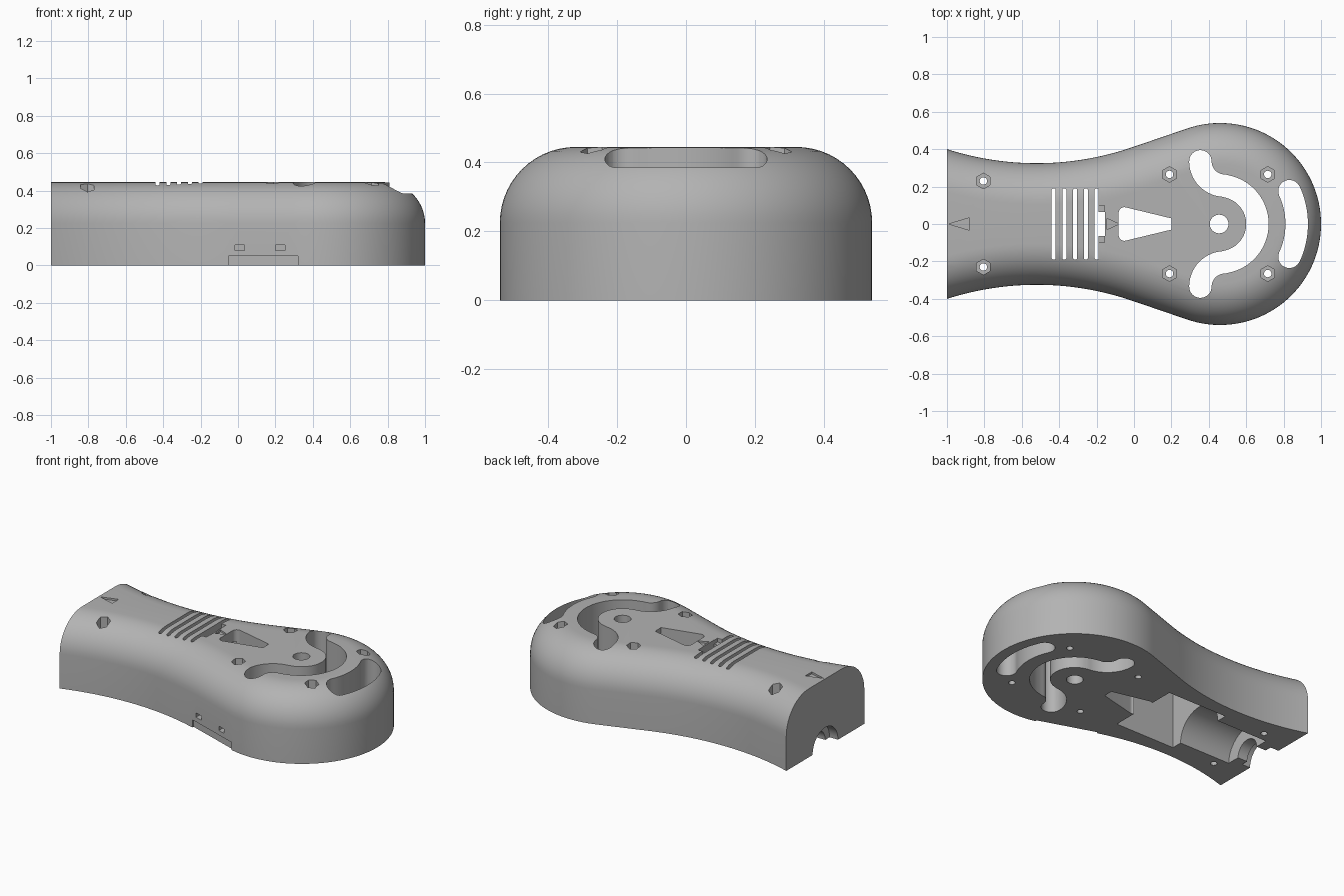
import bpy, bmesh
from math import sin, cos, pi, radians, atan2

if "Cube" in bpy.data.objects:
    bpy.data.objects.remove(bpy.data.objects["Cube"])

H, FILLET = 0.445, 0.22

grey = bpy.data.materials.new("plain grey")
grey.diffuse_color = (0.45, 0.45, 0.45, 1)
grey.use_nodes = True
grey.node_tree.nodes["Principled BSDF"].inputs["Base Color"].default_value = grey.diffuse_color


def add_mesh(name, bm):
    bmesh.ops.recalc_face_normals(bm, faces=bm.faces)
    me = bpy.data.meshes.new(name)
    bm.to_mesh(me)
    bm.free()
    ob = bpy.data.objects.new(name, me)
    bpy.context.collection.objects.link(ob)
    me.materials.append(grey)
    return ob


def loft(name, loops):
    """Closed solid through a stack of equal-length loops."""
    bm = bmesh.new()
    rings = [[bm.verts.new(p) for p in loop] for loop in loops]
    n = len(rings[0])
    for a, b in zip(rings, rings[1:]):
        for i in range(n):
            j = (i + 1) % n
            bm.faces.new((a[i], a[j], b[j], b[i]))
    bm.faces.new(rings[0])
    bm.faces.new(rings[-1])
    return add_mesh(name, bm)


cutters = []


def prism(name, pts, z0=-0.1, z1=0.6):
    cutters.append(loft(name, [[(x, y, z) for x, y in pts] for z in (z0, z1)]))


def box(name, x0, x1, y0, y1, z0=-0.1, z1=0.6):
    prism(name, [(x0, y0), (x1, y0), (x1, y1), (x0, y1)], z0, z1)


def arc(cx, cy, r, a0, a1, n):
    return [(cx + r * cos(radians(a0 + (a1 - a0) * i / n)),
             cy + r * sin(radians(a0 + (a1 - a0) * i / n))) for i in range(n + 1)]


def circle(cx, cy, r, n, start=0):
    return arc(cx, cy, r, start, start + 360, n)[:-1]


def tunnel(name, x0, x1, r):
    """Cylinder cutter lying along x on the base plane."""
    ring = circle(0, 0, r, 48)
    cutters.append(loft(name, [[(x, y, z) for y, z in ring] for x in (x0, x1)]))


def slot(name, path, r):
    """Round-ended slot following a path."""
    last = len(path) - 1
    ang = []
    for i in range(last + 1):
        p, q = path[max(i - 1, 0)], path[min(i + 1, last)]
        ang.append(atan2(q[1] - p[1], q[0] - p[0]))
    side = lambda i, a: (path[i][0] + r * cos(ang[i] + a), path[i][1] + r * sin(ang[i] + a))
    pts = [side(i, pi / 2) for i in range(last + 1)]
    pts += [side(last, pi / 2 - pi * k / 12) for k in range(1, 12)]
    pts += [side(i, -pi / 2) for i in range(last, -1, -1)]
    pts += [side(0, -pi / 2 - pi * k / 12) for k in range(1, 12)]
    prism(name, pts)


# Body: round head, tangent flank and waisted handle, with a rounded top edge
def outline(d):
    half = []
    for i in range(37):
        a = radians(108.9 * i / 36)
        half.append((0.46 + (0.54 - d) * cos(a), (0.54 - d) * sin(a)))
    for i in range(31):
        a = radians(108.9 + (67 - 108.9) * i / 30)
        half.append((-0.52 - (1.57 + d) * cos(a), 1.895 - (1.57 + d) * sin(a)))
    return half + [(x, -y) for x, y in reversed(half[1:])]


levels = [(0, 0)]
for k in range(15):
    t = pi / 2 * k / 14
    levels.append((FILLET * (1 - cos(t)), H - FILLET + FILLET * sin(t)))
body = loft("handle_shell", [[(x, y, z) for x, y in outline(d)] for d, z in levels])

# Flat tail end
box("tail_trim", -2, -1, -1, 1)

# Pivot hole, tapered window and curved slots in the head
prism("pivot_hole", circle(0.455, 0, 0.05, 32))
corner = arc(-0.052, 0.06, 0.03, 75, 180, 8)
tip = [(0.2, 0.03)]
upper = tip + corner
prism("tapered_window", upper + [(x, -y) for x, y in reversed(upper)])
lobe = arc(0.485, 0.335, 0.13, 180, 268, 14)
bend = arc(0.455, 0, 0.205, 78, -78, 36)
slot("head_slot", lobe + bend + [(x, -y) for x, y in reversed(lobe)], 0.06)
slot("end_slot", arc(0.455, 0, 0.415, -25, 25, 20), 0.06)

# Vent slits and switch opening
for i in range(5):
    x = -0.43 + 0.0575 * i
    slot("vent_slit", [(x, -0.18), (x, 0.18)], 0.011)
box("switch_opening", -0.2, -0.155, -0.065, 0.065)
box("switch_recess", -0.19, -0.157, -0.1, 0.1, 0.42, 0.6)

# Screw holes with hexagonal nut pockets
for x, y in ((-0.805, 0.23), (0.19, 0.265), (0.715, 0.265)):
    for s in (1, -1):
        prism("screw_hole", circle(x, s * y, 0.02, 20))
        prism("nut_pocket", circle(x, s * y, 0.042, 6, 30), 0.36)

# Engraved arrows
prism("tail_arrow", [(-0.99, 0), (-0.88, -0.033), (-0.88, 0.033)], H - 0.012)
prism("centre_arrow", [(-0.08, 0), (-0.145, -0.03), (-0.145, 0.03)], H - 0.012)

# Underside cavity: box, motor cradle, narrow neck and mouth
box("box_cavity", -0.5, -0.07, -0.24, 0.24, -0.1, 0.37)
tunnel("cradle", -0.87, -0.45, 0.17)
tunnel("neck", -0.95, -0.8, 0.085)
tunnel("mouth", -1.1, -0.94, 0.13)

# Side recess and two strap holes on the front flank
prism("side_recess", [(-0.05, -0.385), (0.32, -0.51), (0.32, -0.65), (-0.05, -0.65)], -0.1, 0.05)
for x, y in ((0.01, -0.417), (0.225, -0.49)):
    box("strap_hole", x - 0.025, x + 0.025, y - 0.06, y + 0.07, 0.08, 0.108)

# Cut everything out of the body
bpy.context.view_layer.objects.active = body
body.select_set(True)
for c in cutters:
    c.hide_render = True
    m = body.modifiers.new("cut", "BOOLEAN")
    m.operation, m.solver, m.object = "DIFFERENCE", "EXACT", c
    bpy.ops.object.modifier_apply(modifier=m.name)
for c in cutters:
    bpy.data.objects.remove(c, do_unlink=True)
bpy.ops.object.shade_smooth_by_angle(angle=radians(30))
